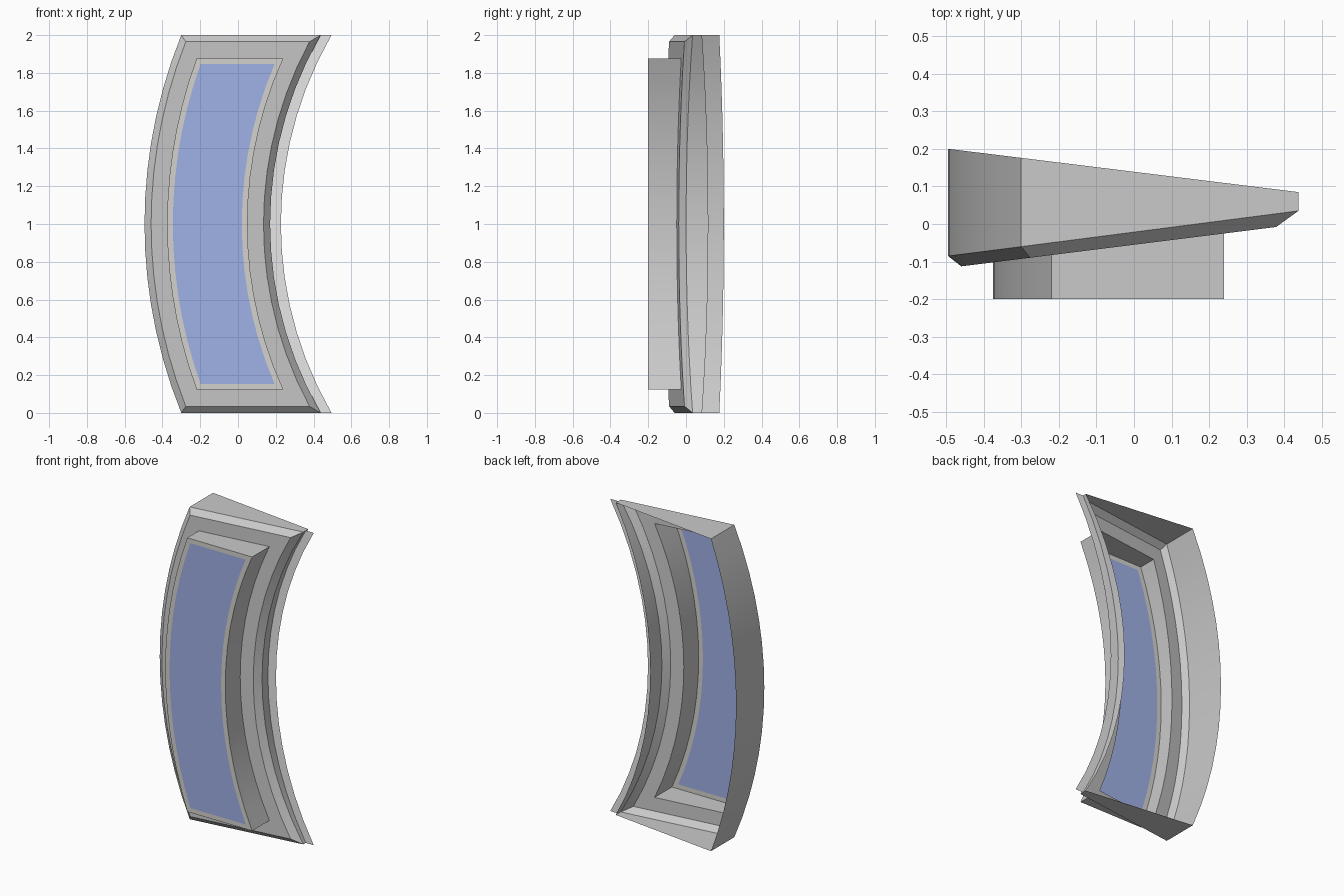
import bpy, math

if "Cube" in bpy.data.objects:
    bpy.data.objects.remove(bpy.data.objects["Cube"])

STEPS = 14        # segments along each curved side
CX = 2.17         # shared centre of the curved sides (x), at z = 1


def material(name, rgb):
    m = bpy.data.materials.new(name)
    m.diffuse_color = (*rgb, 1)
    m.use_nodes = True
    m.node_tree.nodes["Principled BSDF"].inputs["Base Color"].default_value = m.diffuse_color
    return m


frame_gray = material("frame_gray", (0.59, 0.59, 0.59))
trim_gray = material("trim_gray", (0.66, 0.65, 0.61))
edge_white = material("edge_white", (0.86, 0.86, 0.86))
glass_blue = material("glass_blue", (0.37, 0.46, 0.84))


def arc(radius, half, depth, shift=0.0):
    """Curved side from bottom to top; depth gives y for each x."""
    pts = []
    for i in range(STEPS + 1):
        h = half * (2 * i / STEPS - 1)
        x = CX - math.sqrt(radius ** 2 - h ** 2) + shift
        pts.append((x, depth(x), 1 + h))
    return pts


def ring(left, right, half, depth):
    """Closed outline: up the left side, down the right side."""
    return arc(left, half, depth) + arc(right, half, depth)[::-1]


def build(name, verts, faces, mat):
    mesh = bpy.data.meshes.new(name)
    mesh.from_pydata(verts, [], faces)
    mesh.materials.append(mat)
    ob = bpy.data.objects.new(name, mesh)
    bpy.context.collection.objects.link(ob)
    bpy.ops.object.select_all(action='DESELECT')
    ob.select_set(True)
    bpy.context.view_layer.objects.active = ob
    bpy.ops.object.shade_smooth_by_angle(angle=math.radians(25))
    return ob


def shell(name, rings, mat):
    """Skin a sequence of outlines."""
    n = len(rings[0])
    verts = [p for r in rings for p in r]
    faces = []
    for k in range(len(rings) - 1):
        a, b = k * n, (k + 1) * n
        for i in range(n):
            j = (i + 1) % n
            faces.append((a + i, b + i, b + j, a + j))
    return build(name, verts, faces, mat)


def strip(name, left, right, mat):
    """Sheet between two curved sides, facing the front."""
    n = len(left)
    faces = [(i, n + i, n + i + 1, i + 1) for i in range(n - 1)]
    return build(name, left + right, faces, mat)


# Depth of each sloping or flat plane
def back(x): return 0.139 - 0.1235 * x
def rim(x): return -0.0215 + 0.129 * x
def face(x): return -0.0553 + 0.125 * x
def front(x): return -0.2
def mid(x): return 0.06


# Wedge-shaped frame, open at the back: walls, bevel, front face
opening = ring(2.545, 2.12, 0.877, face)
shell("frame", [ring(2.665, 2.0, 1.0, back),
                ring(2.665, 2.0, 1.0, rim),
                ring(2.63, 2.035, 0.965, face),
                opening], frame_gray)

# Raised box around the window
box_front = ring(2.545, 2.12, 0.877, front)
shell("window_box", [opening, box_front], frame_gray)

# Narrow trim and the glass pane
shell("window_trim", [box_front, ring(2.515, 2.15, 0.848, front)], trim_gray)
strip("glass", arc(2.515, 0.848, front), arc(2.15, 0.848, front), glass_blue)

# Thin flange along the inner curve
strip("edge_flange", arc(2.0, 1.0, mid), arc(2.0, 1.0, mid, 0.057), edge_white)
